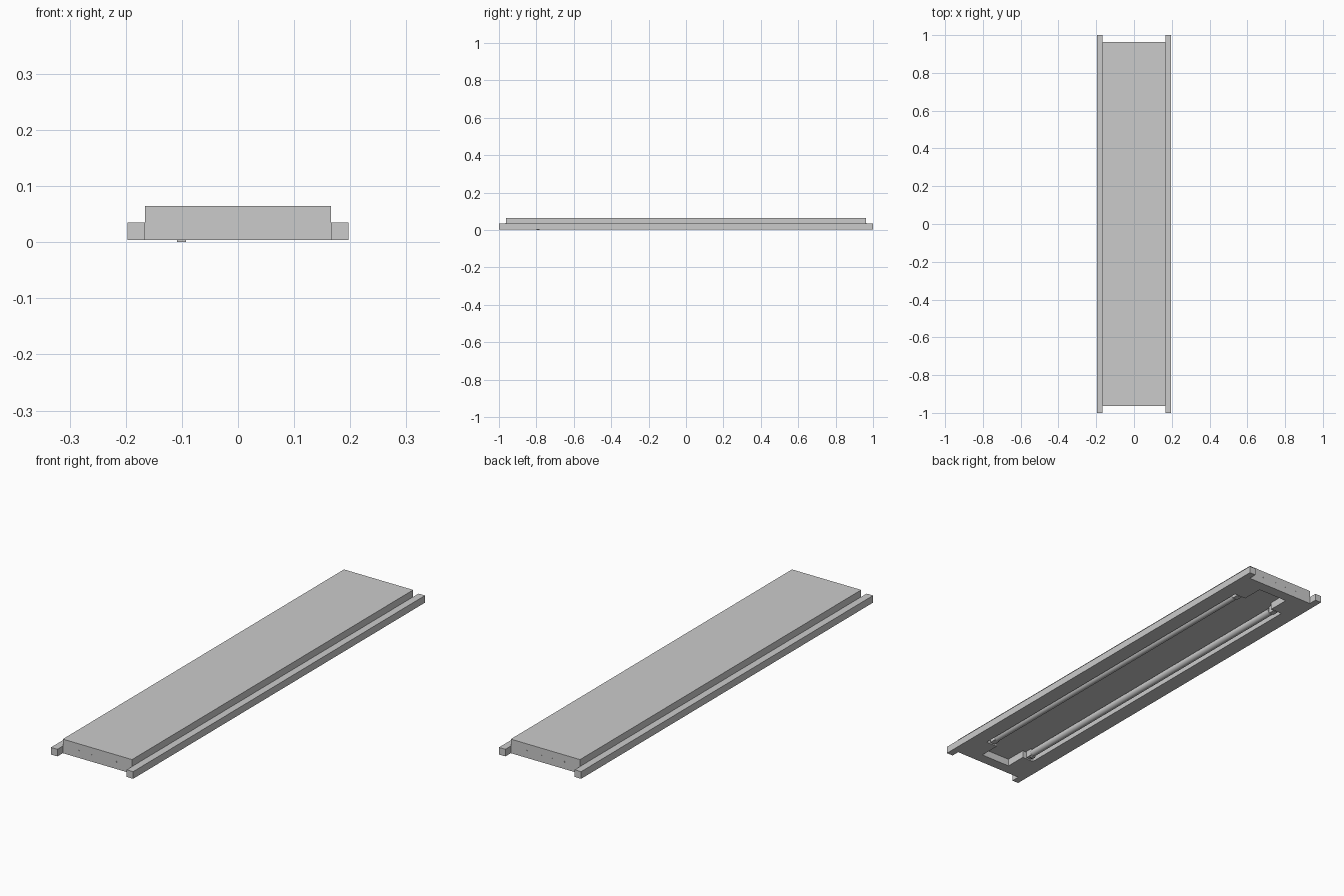
import bpy, bmesh, math

if "Cube" in bpy.data.objects:
    bpy.data.objects.remove(bpy.data.objects["Cube"])


def box(name, x0, x1, y0, y1, z0, z1):
    bpy.ops.mesh.primitive_cube_add(size=1, location=((x0 + x1) / 2, (y0 + y1) / 2, (z0 + z1) / 2))
    o = bpy.context.object
    o.name = name
    o.scale = (x1 - x0, y1 - y0, z1 - z0)
    bpy.ops.object.transform_apply(location=False, rotation=False, scale=True)
    return o


def rod(name, x, y, z, r, length, n=24):
    bpy.ops.mesh.primitive_cylinder_add(vertices=n, radius=r, depth=length,
                                        location=(x, y, z), rotation=(math.pi / 2, 0, 0))
    o = bpy.context.object
    o.name = name
    bpy.ops.object.shade_smooth_by_angle(angle=math.radians(40))
    return o


BASE, RIM, TOP, CEIL = 0.004, 0.035, 0.065, 0.036

# cross-shaped recess cutter: long middle bay, shorter side bays for the tubes
quarter = [(0.128, 0.82), (0.072, 0.82), (0.072, 0.915)]
outline = (quarter
           + [(-x, y) for x, y in reversed(quarter)]
           + [(-x, -y) for x, y in quarter]
           + [(x, -y) for x, y in reversed(quarter)])
bm = bmesh.new()
face = bm.faces.new([bm.verts.new((x, y, -0.02)) for x, y in outline])
ext = bmesh.ops.extrude_face_region(bm, geom=[face])
for v in ext["geom"]:
    if isinstance(v, bmesh.types.BMVert):
        v.co.z = CEIL
bmesh.ops.recalc_face_normals(bm, faces=bm.faces)
me = bpy.data.meshes.new("recess_cutter")
bm.to_mesh(me)
bm.free()
cutter = bpy.data.objects.new("recess_cutter", me)
bpy.context.collection.objects.link(cutter)

# housing with the recess cut into its underside
housing = box("housing", -0.166, 0.166, -0.963, 0.963, BASE, TOP)
mod = housing.modifiers.new("recess", "BOOLEAN")
mod.operation = "DIFFERENCE"
mod.solver = "EXACT"
mod.object = cutter
bpy.context.view_layer.objects.active = housing
bpy.ops.object.modifier_apply(modifier=mod.name)
bpy.data.objects.remove(cutter)

for s in (-1, 1):
    side = "left" if s < 0 else "right"
    # side rails, longer than the housing
    xs = sorted((s * 0.166, s * 0.197))
    box(side + "_rail", xs[0], xs[1], -1, 1, BASE, RIM)
    # lamp tube and its two holders
    rod(side + "_tube", s * 0.1, 0, 0.020, 0.0155, 1.57)
    for e in (-1, 1):
        ys = sorted((e * 0.785, e * 0.815))
        box(side + "_tube_holder", s * 0.1 - 0.012, s * 0.1 + 0.012, ys[0], ys[1], 0.006, CEIL)

# small catch showing below the rim at one tube end
box("catch", -0.109, -0.093, -0.798, -0.782, 0, 0.02)

# screw heads on the end faces
for e in (-1, 1):
    for x in (-0.09, -0.03, 0.02, 0.09):
        rod("end_screw", x, e * 0.963, 0.035, 0.003, 0.002, 10)
